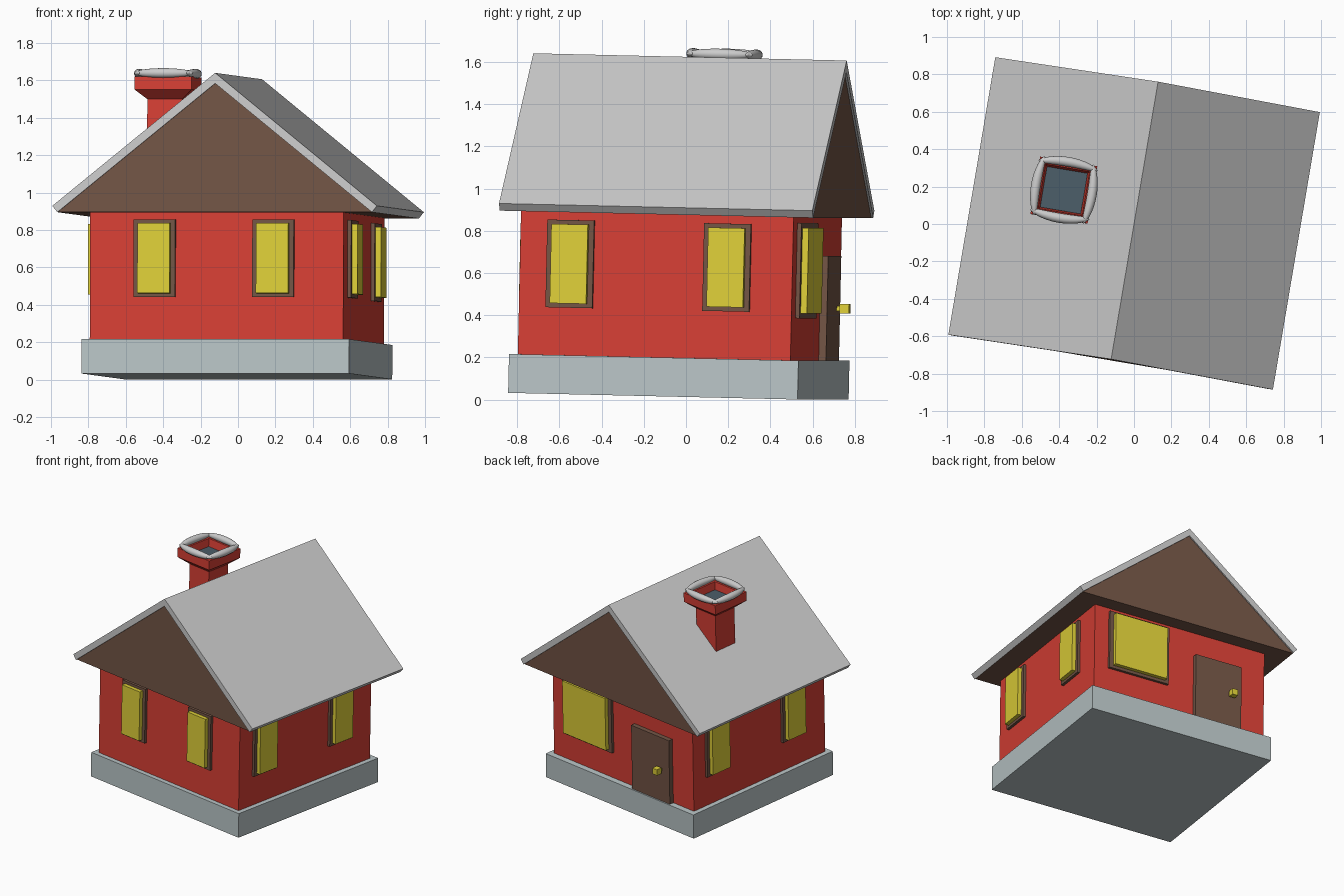
import bpy, bmesh, math
from mathutils import Matrix, Vector

if "Cube" in bpy.data.objects:
    bpy.data.objects.remove(bpy.data.objects["Cube"])

# The whole house is turned and leans back very slightly
POSE = Matrix.Rotation(math.radians(-9.6), 4, 'Z') @ Matrix.Rotation(math.radians(-1.3), 4, 'X')


def material(name, rgb):
    m = bpy.data.materials.new(name)
    m.diffuse_color = (*rgb, 1)
    m.use_nodes = True
    m.node_tree.nodes["Principled BSDF"].inputs["Base Color"].default_value = m.diffuse_color
    return m


RED = material("red_paint", (0.68, 0.05, 0.035))
BROWN = material("brown_wood", (0.17, 0.09, 0.06))
YELLOW = material("yellow_pane", (0.74, 0.63, 0.04))
STONE = material("pale_stone", (0.49, 0.56, 0.57))
SOOT = material("dark_slate", (0.07, 0.11, 0.14))


def finish(name, bm, mat=None):
    bmesh.ops.recalc_face_normals(bm, faces=bm.faces)
    mesh = bpy.data.meshes.new(name)
    bm.to_mesh(mesh)
    bm.free()
    mesh.transform(POSE)
    ob = bpy.data.objects.new(name, mesh)
    bpy.context.collection.objects.link(ob)
    if mat:
        mesh.materials.append(mat)
    return ob


def box(name, centre, size, mat=None, turn=None):
    bm = bmesh.new()
    m = Matrix.Translation(centre) @ Matrix.Diagonal((*size, 1))
    bmesh.ops.create_cube(bm, size=1, matrix=(turn or Matrix()) @ m)
    return finish(name, bm, mat)


def extrude_y(name, profile, y0, y1, mat=None):
    bm = bmesh.new()
    face = bm.faces.new([bm.verts.new((x, y0, z)) for x, z in profile])
    out = bmesh.ops.extrude_face_region(bm, geom=[face])
    verts = [g for g in out["geom"] if isinstance(g, bmesh.types.BMVert)]
    bmesh.ops.translate(bm, verts=verts, vec=(0, y1 - y0, 0))
    return finish(name, bm, mat)


# Foundation and walls
FRONT, BACK, SIDE = -0.696, 0.613, 0.687
box("foundation", (0, -0.037, 0.108), (1.45, 1.39, 0.184), STONE)
box("walls", (0, (FRONT + BACK) / 2, 0.54), (2 * SIDE, BACK - FRONT, 0.69), RED)

# Roof sheet and the solid gable beneath it
extrude_y("roof", [(0, 1.623), (0.88, 0.912), (0.853, 0.878),
                   (0, 1.567), (-0.853, 0.878), (-0.88, 0.912)], -0.77, 0.735)
extrude_y("gable", [(0, 1.568), (0.853, 0.878), (-0.853, 0.878)], -0.76, 0.725, BROWN)


# Windows: frame on the wall with a pane standing proud of it
def window(name, wall, along, z, frame, pane):
    angle, dist = {"front": (0, -FRONT), "right": (90, SIDE),
                   "back": (180, BACK), "left": (-90, SIDE)}[wall]
    turn = Matrix.Rotation(math.radians(angle), 4, 'Z')
    x = -along if wall in ("back", "left") else along
    for part, (w, h), proud, mat in (("frame", frame, 0.02, BROWN), ("pane", pane, 0.05, YELLOW)):
        box(f"{name}_{part}", (x, -dist - proud / 2 + 0.01, z), (w, proud + 0.02, h), mat, turn)


for wall, spots in (("front", (-0.335, 0.308)), ("right", (-0.453, 0.30)), ("left", (-0.375, 0.38))):
    for i, s in enumerate(spots):
        window(f"{wall}_window_{i + 1}", wall, s, 0.633, (0.225, 0.415), (0.175, 0.375))
window("back_window", "back", 0.335, 0.625, (0.48, 0.45), (0.42, 0.405))

# Door with knob
box("door", (-0.30, BACK + 0.0125, 0.447), (0.37, 0.045, 0.495), BROWN)
box("knob_stem", (-0.40, BACK + 0.042, 0.447), (0.022, 0.03, 0.022), YELLOW)
box("door_knob", (-0.40, BACK + 0.073, 0.447), (0.045, 0.045, 0.045), YELLOW)

# Chimney: square sections lofted into a flared, hollow top
CX, CY = -0.40, 0.08
bm = bmesh.new()
rings = []
for h, z in ((0.095, 1.0), (0.095, 1.50), (0.155, 1.55), (0.155, 1.62), (0.12, 1.62), (0.11, 1.555)):
    rings.append([bm.verts.new((CX + h * a, CY + h * b, z))
                  for a, b in ((-1, -1), (1, -1), (1, 1), (-1, 1))])
for low, high in zip(rings, rings[1:]):
    for i in range(4):
        j = (i + 1) % 4
        bm.faces.new((low[i], low[j], high[j], high[i]))
bm.faces.new(rings[0])
bm.faces.new(rings[-1])
finish("chimney", bm, RED)
box("flue_floor", (CX, CY, 1.558), (0.22, 0.22, 0.012), SOOT)

# Four bowed rolls around the chimney rim
for i in range(4):
    bm = bmesh.new()
    bmesh.ops.create_uvsphere(bm, u_segments=16, v_segments=16, radius=1)
    for v in bm.verts:
        along, out, up = v.co.z, v.co.x, v.co.y
        v.co = Vector((0.16 * along, -0.152 + 0.026 * out + 0.02 * along ** 2, 1.638 + 0.026 * up))
    bm.transform(Matrix.Translation((CX, CY, 0)) @ Matrix.Rotation(i * math.pi / 2, 4, 'Z'))
    roll = finish(f"chimney_rim_roll_{i + 1}", bm)
    for p in roll.data.polygons:
        p.use_smooth = True
